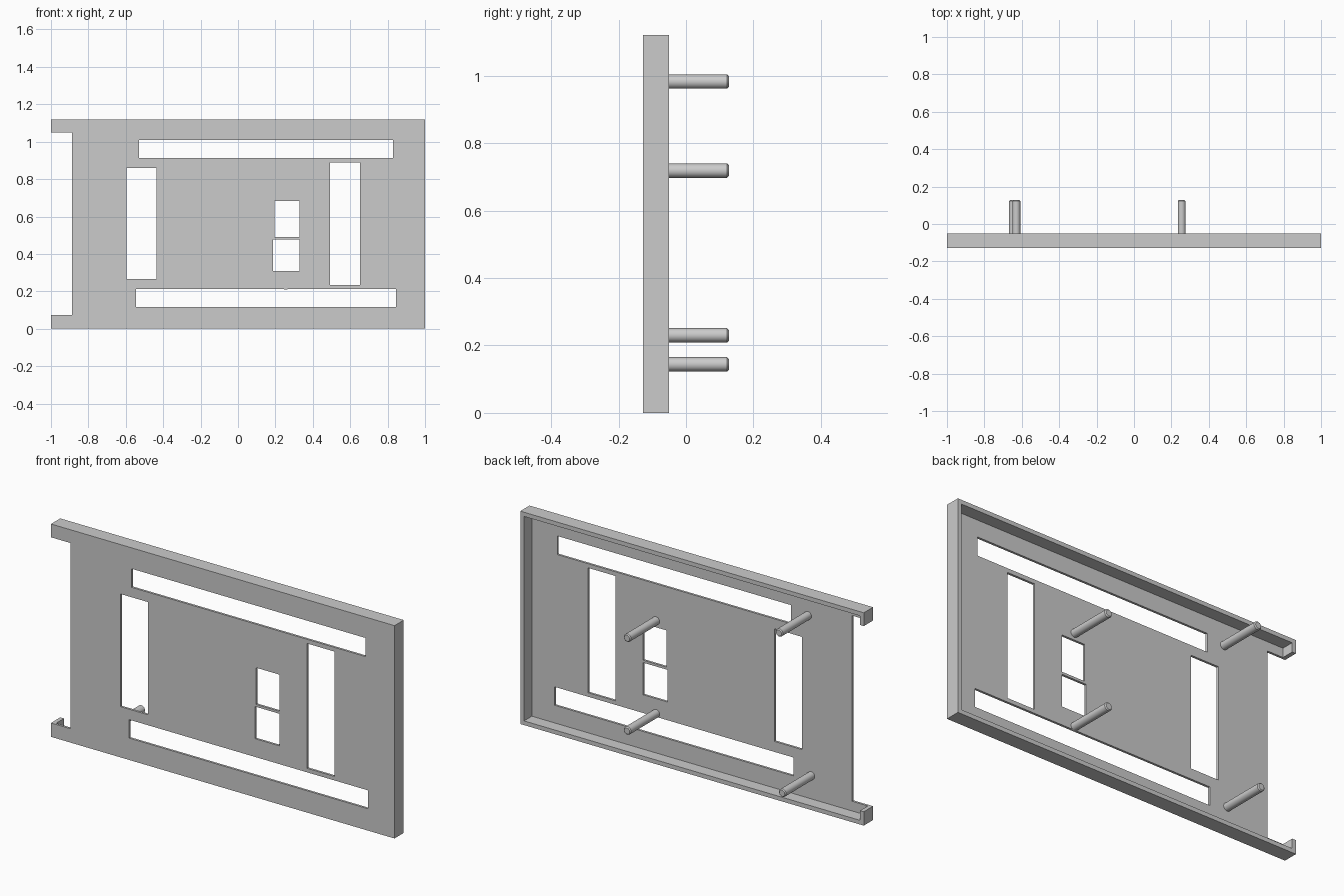
import bpy, bmesh
from math import radians
from mathutils import Matrix, Vector

if "Cube" in bpy.data.objects:
    bpy.data.objects.remove(bpy.data.objects["Cube"])

FRONT, RIM_BACK, PEG_END = -0.127, -0.05, 0.127
HEIGHT, WALL, PLATE = 1.12, 0.022, 0.012


def new_object(name, bm):
    mesh = bpy.data.meshes.new(name)
    bm.to_mesh(mesh)
    bm.free()
    obj = bpy.data.objects.new(name, mesh)
    bpy.context.collection.objects.link(obj)
    return obj


def boxes(name, ranges):
    bm = bmesh.new()
    for x0, x1, y0, y1, z0, z1 in ranges:
        centre = Vector((x0 + x1, y0 + y1, z0 + z1)) / 2
        bmesh.ops.create_cube(bm, size=1, matrix=Matrix.Translation(centre)
                              @ Matrix.Diagonal((x1 - x0, y1 - y0, z1 - z0, 1)))
    return new_object(name, bm)


def cut(target, cutter):
    mod = target.modifiers.new(cutter.name, 'BOOLEAN')
    mod.operation, mod.solver, mod.object = 'DIFFERENCE', 'EXACT', cutter
    cutter.hide_render = True
    bpy.context.view_layer.objects.active = target
    bpy.ops.object.modifier_apply(modifier=mod.name)
    bpy.data.objects.remove(cutter)


# Shallow tray: front plate with a rim at the back
panel = boxes("panel", [(-1, 1, FRONT, RIM_BACK, 0, HEIGHT)])
cut(panel, boxes("cavity", [(-1 + WALL, 1 - WALL, FRONT + PLATE, 0.1,
                             WALL, HEIGHT - WALL)]))

# Openings through the plate: x0, x1, z0, z1
openings = [
    (-1.1, -0.887, 0.073, 1.05),    # end notch
    (-0.53, 0.83, 0.912, 1.01),     # upper slot
    (-0.545, 0.845, 0.115, 0.212),  # lower slot
    (-0.595, -0.435, 0.267, 0.86),  # left window
    (0.492, 0.652, 0.233, 0.89),    # right window
    (0.195, 0.33, 0.49, 0.683),     # upper small window
    (0.187, 0.33, 0.308, 0.477),    # lower small window
]
cut(panel, boxes("openings", [(x0, x1, -0.3, 0.2, z0, z1)
                              for x0, x1, z0, z1 in openings]))


# Round pegs with chamfered tips
def peg(name, x, z):
    start = FRONT + PLATE / 2
    bm = bmesh.new()
    bmesh.ops.create_cone(
        bm, cap_ends=True, segments=32, radius1=0.021, radius2=0.021,
        depth=PEG_END - start,
        matrix=Matrix.Translation((x, (PEG_END + start) / 2, z))
        @ Matrix.Rotation(radians(-90), 4, 'X'))
    tip = [e for e in bm.edges if all(v.co.y > PEG_END - 0.01 for v in e.verts)]
    bmesh.ops.bevel(bm, geom=tip, offset=0.005, segments=1, affect='EDGES')
    obj = new_object(name, bm)
    bpy.ops.object.select_all(action='DESELECT')
    obj.select_set(True)
    bpy.context.view_layer.objects.active = obj
    bpy.ops.object.shade_smooth_by_angle(angle=radians(30))


for name, x, z in [("peg_upper_left", -0.629, 0.982),
                   ("peg_lower_left", -0.648, 0.144),
                   ("peg_upper_middle", 0.255, 0.718),
                   ("peg_lower_middle", 0.255, 0.23)]:
    peg(name, x, z)
